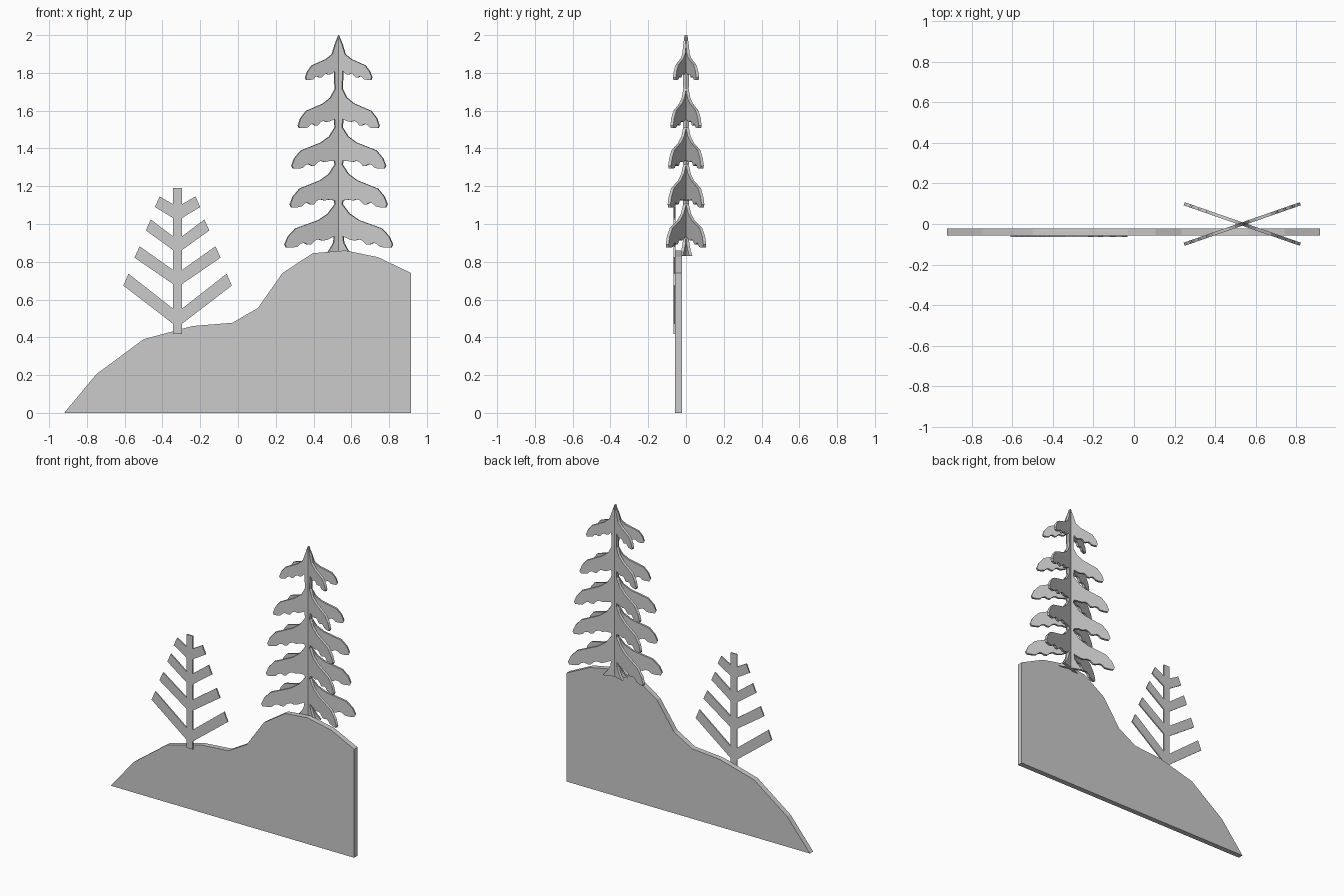
import bpy, bmesh, math


def plate(name, outline, y0, y1, loc=(0, 0, 0), turn=0.0):
    """Flat cut-out: an x/z outline extruded along y."""
    bm = bmesh.new()
    face = bm.faces.new([bm.verts.new((x, y0, z)) for x, z in outline])
    ext = bmesh.ops.extrude_face_region(bm, geom=[face])
    for v in ext["geom"]:
        if isinstance(v, bmesh.types.BMVert):
            v.co.y = y1
    bmesh.ops.recalc_face_normals(bm, faces=bm.faces[:])
    mesh = bpy.data.meshes.new(name)
    bm.to_mesh(mesh)
    bm.free()
    ob = bpy.data.objects.new(name, mesh)
    ob.location = loc
    ob.rotation_euler.z = turn
    bpy.context.collection.objects.link(ob)
    return ob


def mirrored(half):
    """Close a right-hand half outline (top to bottom) with its mirror image."""
    return half + [(-x, z) for x, z in reversed(half) if x > 1e-6]


# Hillside
plate("hill", [(-0.92, 0), (-0.75, 0.205), (-0.5, 0.39), (-0.24, 0.46),
               (-0.03, 0.477), (0.105, 0.555), (0.235, 0.74), (0.395, 0.845),
               (0.565, 0.86), (0.74, 0.825), (0.917, 0.74), (0.917, 0)],
      -0.057, -0.021)

# Small bare tree: trunk with four pairs of straight branches
W = 0.024
half = [(W, 1.19)]
# inner top z, outer tip top (x, z), outer tip bottom (x, z), inner bottom z
for zt, a, b, zb in [(1.105, (0.095, 1.146), (0.12, 1.09), 1.032),
                     (0.935, (0.142, 1.024), (0.168, 0.966), 0.862),
                     (0.757, (0.201, 0.882), (0.228, 0.822), 0.682),
                     (0.552, (0.260, 0.737), (0.287, 0.674), 0.472)]:
    half += [(W, zt), a, b, (W, zb)]
half.append((W, 0.417))
plate("small_tree", mirrored(half), -0.065, -0.056, loc=(-0.32, 0, 0))

# Fir: drooping scalloped bough template (fraction outward, fraction down)
BOUGH = [(0.2, 0.22), (0.38, 0.37), (0.58, 0.46), (0.8, 0.56), (0.94, 0.75),
         (1, 0.93), (0.97, 1), (0.86, 1), (0.77, 0.98), (0.71, 0.91),
         (0.65, 0.89), (0.58, 0.93), (0.52, 0.93), (0.45, 0.84),
         (0.38, 0.81), (0.3, 0.84), (0.22, 0.82)]
T = 0.021
fir = [(0, 2.0), (T, 1.95)]
# reach, top z, tip z, underside z at the trunk
for reach, top, tip, under in [(0.187, 1.937, 1.763, 1.81),
                               (0.228, 1.715, 1.507, 1.555),
                               (0.264, 1.512, 1.293, 1.335),
                               (0.273, 1.315, 1.088, 1.125),
                               (0.303, 1.105, 0.875, 0.935)]:
    if reach > 0.2:
        fir.append((T, top))
    fir += [(f * reach, top - g * (top - tip)) for f, g in BOUGH]
    fir.append((T + 0.004, under))
fir += [(0.03, 0.9), (0.05, 0.865), (0.08, 0.83), (0, 0.83)]  # root flare

# Two crossed plates
for name, s in (("fir_plate_a", 1), ("fir_plate_b", -1)):
    plate(name, mirrored(fir), -0.008, 0.008, loc=(0.533, 0, 0),
          turn=s * math.radians(19.2))
